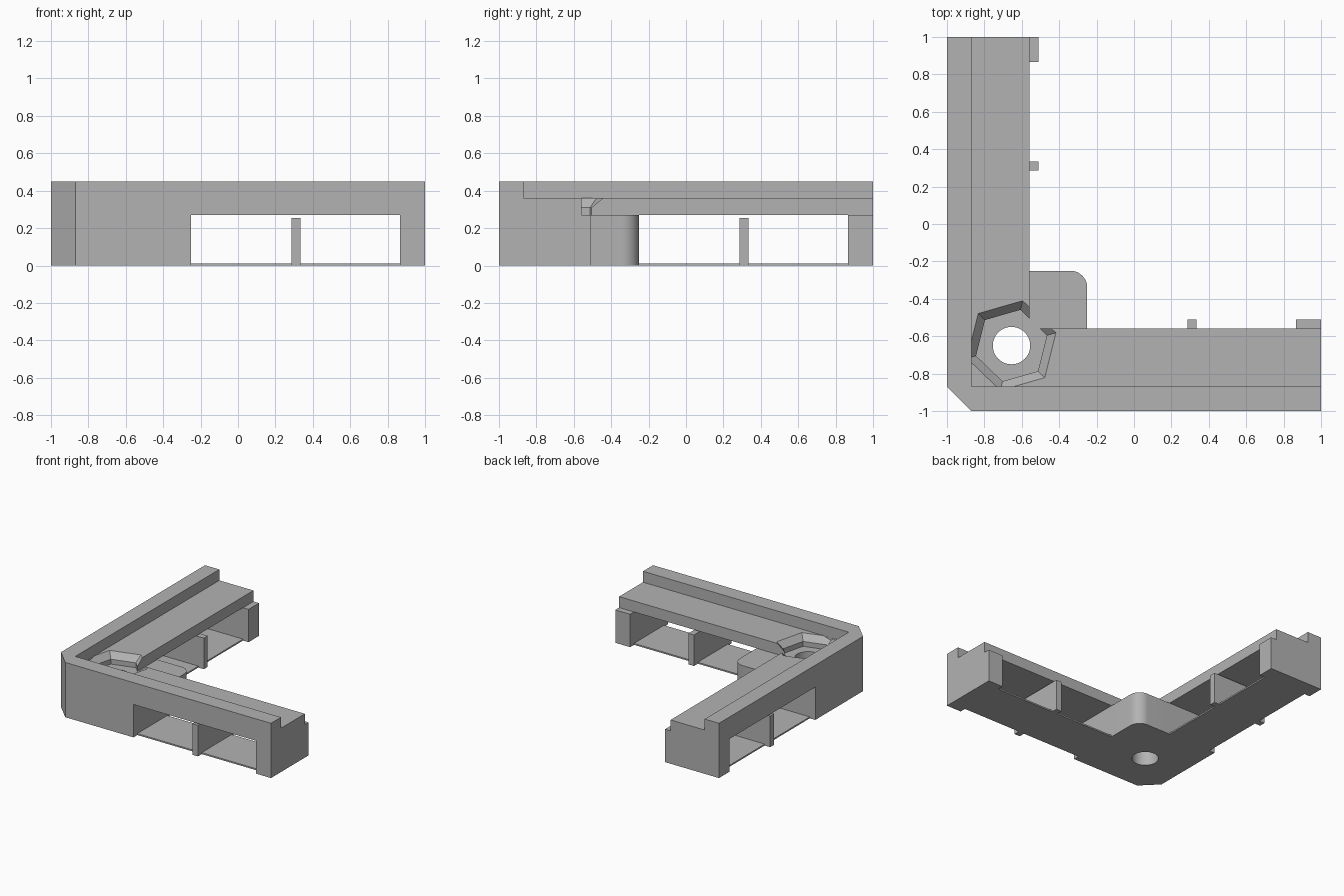
import bpy, bmesh, math
from mathutils import Vector

if "Cube" in bpy.data.objects:
    bpy.data.objects.remove(bpy.data.objects["Cube"])

grey = bpy.data.materials.new("plain grey")
grey.use_nodes = True
grey.diffuse_color = (0.45, 0.45, 0.45, 1)
grey.node_tree.nodes["Principled BSDF"].inputs["Base Color"].default_value = grey.diffuse_color

OUT, RIM, IN, TAB = -1.0, -0.87, -0.56, -0.51   # arm cross-section limits
WIN0, WIN1 = -0.25, 0.865                       # window span along an arm
BRIDGE, LEDGE, TOP = 0.27, 0.36, 0.45           # heights
NUT = Vector((-0.655, -0.65))


def finish(name, bm):
    bmesh.ops.recalc_face_normals(bm, faces=bm.faces)
    mesh = bpy.data.meshes.new(name)
    bm.to_mesh(mesh)
    bm.free()
    mesh.materials.append(grey)
    ob = bpy.data.objects.new(name, mesh)
    bpy.context.collection.objects.link(ob)
    return ob


def prism(name, outline, z0, z1):
    bm = bmesh.new()
    base = bm.faces.new([bm.verts.new((x, y, z0)) for x, y in outline])
    top = bmesh.ops.extrude_face_region(bm, geom=[base])["geom"]
    bmesh.ops.translate(bm, vec=(0, 0, z1 - z0),
                        verts=[v for v in top if isinstance(v, bmesh.types.BMVert)])
    return finish(name, bm)


def arm_box(name, along, across, z0, z1, swap):
    """Box measured along and across an arm; swap puts it on the other arm."""
    (a0, a1), (b0, b1) = along, across
    pts = [(a0, b0), (a1, b0), (a1, b1), (a0, b1)]
    return prism(name, [(b, a) for a, b in pts] if swap else pts, z0, z1)


def ring(radius, count, start=0.0):
    return [(NUT.x + radius * math.cos(start + math.tau * i / count),
             NUT.y + radius * math.sin(start + math.tau * i / count)) for i in range(count)]


def cut(ob, cutter):
    mod = ob.modifiers.new("cut", "BOOLEAN")
    mod.operation, mod.solver, mod.object = "DIFFERENCE", "EXACT", cutter
    bpy.context.view_layer.objects.active = ob
    bpy.ops.object.modifier_apply(modifier=mod.name)
    bpy.data.objects.remove(cutter)


# L-shaped frame with a chamfered outer corner
frame = prism("corner_frame", [(OUT, RIM), (RIM, OUT), (1, OUT), (1, IN),
                               (IN, IN), (IN, 1), (OUT, 1)], 0, TOP)
# lowered ledge inside the rim
cut(frame, prism("ledge_cutter", [(RIM, RIM), (2, RIM), (2, 2), (RIM, 2)], LEDGE, 1))
# side windows
for swap in (False, True):
    cut(frame, arm_box("window_cutter", (WIN0, WIN1), (-2, 0), -1, BRIDGE, swap))

# hexagonal nut pocket with a flared mouth, stopped at the rim
bm = bmesh.new()
levels = []
for z, radius in ((BRIDGE, 0.197), (0.31, 0.197), (LEDGE, 0.247), (0.37, 0.257)):
    levels.append([bm.verts.new((x, y, z)) for x, y in ring(radius, 6, math.radians(76))])
for low, high in zip(levels, levels[1:]):
    for i in range(6):
        j = (i + 1) % 6
        bm.faces.new((low[i], low[j], high[j], high[i]))
bm.faces.new(levels[0])
bm.faces.new(levels[-1])
for normal in ((-1, 0, 0), (0, -1, 0)):
    bmesh.ops.bisect_plane(bm, geom=bm.verts[:] + bm.edges[:] + bm.faces[:],
                           plane_co=(RIM + 0.001, RIM + 0.001, 0), plane_no=normal, clear_outer=True)
    bmesh.ops.holes_fill(bm, edges=[e for e in bm.edges if e.is_boundary])
cut(frame, finish("pocket_cutter", bm))
# screw hole
cut(frame, prism("hole_cutter", ring(0.1, 48), -1, 1))

# rounded boss filling the inner corner
r = 0.09
arc = [(WIN0 - r + r * math.cos(t), WIN0 - r + r * math.sin(t))
       for t in (math.pi / 2 * i / 12 for i in range(13))]
boss = prism("inner_corner_boss", [(IN, IN), (WIN0, IN)] + arc + [(IN, WIN0)], 0, BRIDGE)

# thin window floors, support posts and end tabs on both arms
for swap, side in ((False, "front"), (True, "side")):
    arm_box(side + "_window_floor", (WIN0, WIN1), (-0.95, IN), 0, 0.012, swap)
    arm_box(side + "_support_post", (0.285, 0.335), (OUT, TAB), 0, 0.255, swap)
    arm_box(side + "_end_tab", (WIN1, 1), (IN, TAB), 0, BRIDGE, swap)

# smooth the round walls only
for ob in (frame, boss):
    bpy.ops.object.select_all(action="DESELECT")
    ob.select_set(True)
    bpy.context.view_layer.objects.active = ob
    bpy.ops.object.shade_smooth_by_angle(angle=math.radians(20))
